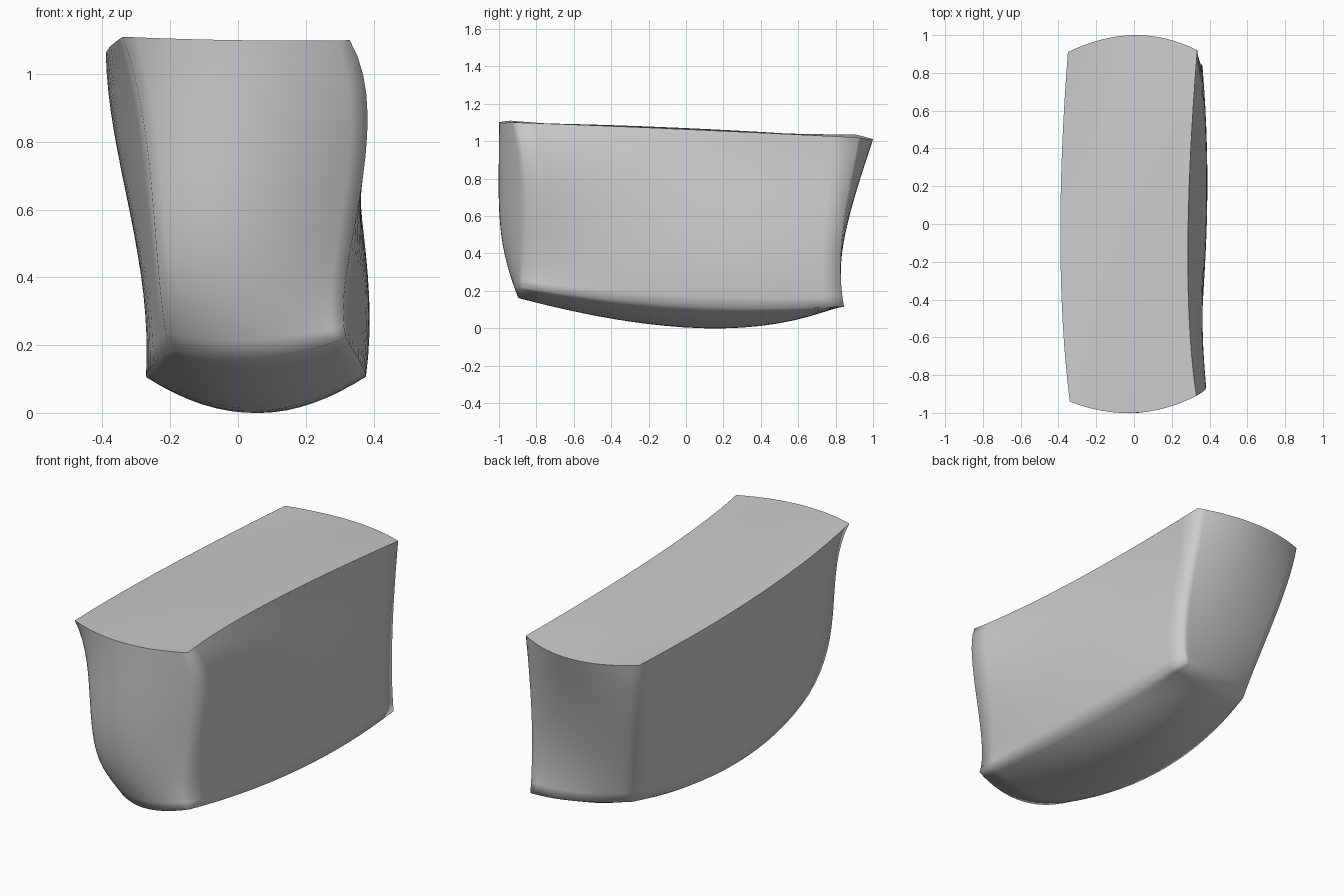
import bpy, bmesh
from mathutils import Vector

if "Cube" in bpy.data.objects:
    bpy.data.objects.remove(bpy.data.objects["Cube"])

# Control sections, bottom to top; each row runs left, middle, right
SECTIONS = [
    [[(-.205, -.78, .19), (.03, -.89, .16), (.32, -.88, .22)],
     [(-.27, -.06, .105), (.06, .10, .00), (.375, .00, .12)],
     [(-.16, .70, .15), (.11, .80, .12), (.36, .845, .115)]],
    [[(-.24, -.92, .48), (.02, -.98, .46), (.33, -.86, .47)],
     [(-.29, .00, .43), (.03, .00, .40), (.38, .00, .43)],
     [(-.23, .78, .45), (.06, .83, .42), (.36, .83, .42)]],
    [[(-.27, -.92, .80), (.02, -1.0, .78), (.38, -.86, .80)],
     [(-.35, .00, .75), (.01, .00, .75), (.34, .00, .75)],
     [(-.30, .86, .75), (.02, .91, .73), (.345, .87, .73)]],
    [[(-.34, -.94, 1.11), (.00, -1.0, 1.10), (.33, -.91, 1.10)],
     [(-.39, -.10, 1.06), (-.02, .00, 1.07), (.285, -.15, 1.07)],
     [(-.35, .91, 1.035), (.00, 1.0, 1.01), (.335, .92, 1.02)]],
]


def blend(points, t):
    """Smooth curve passing through evenly spaced points, t in 0..1."""
    n = len(points) - 1
    total = Vector((0, 0, 0))
    for i, p in enumerate(points):
        w = 1.0
        for j in range(n + 1):
            if j != i:
                w *= (t * n - j) / (i - j)
        total += Vector(p) * w
    return total


def shape(co):
    u, v, w = (c + 0.5 for c in co)
    return blend([blend([blend(row, u) for row in sec], v) for sec in SECTIONS], w)


# Stone block: a finely divided cube bent onto the control sections
bm = bmesh.new()
bmesh.ops.create_cube(bm, size=1.0)
bmesh.ops.subdivide_edges(bm, edges=bm.edges[:], cuts=15, use_grid_fill=True)

# Smooth all over, with only the rim of the flat top kept crisp
bm.normal_update()
for face in bm.faces:
    face.smooth = True
for edge in bm.edges:
    on_top = [f.normal.z > 0.5 for f in edge.link_faces]
    edge.smooth = all(on_top) or not any(on_top)

for vert in bm.verts:
    vert.co = shape(vert.co)
bmesh.ops.recalc_face_normals(bm, faces=bm.faces[:])
mesh = bpy.data.meshes.new("stone_block")
bm.to_mesh(mesh)
bm.free()
block = bpy.data.objects.new("stone_block", mesh)
bpy.context.collection.objects.link(block)
